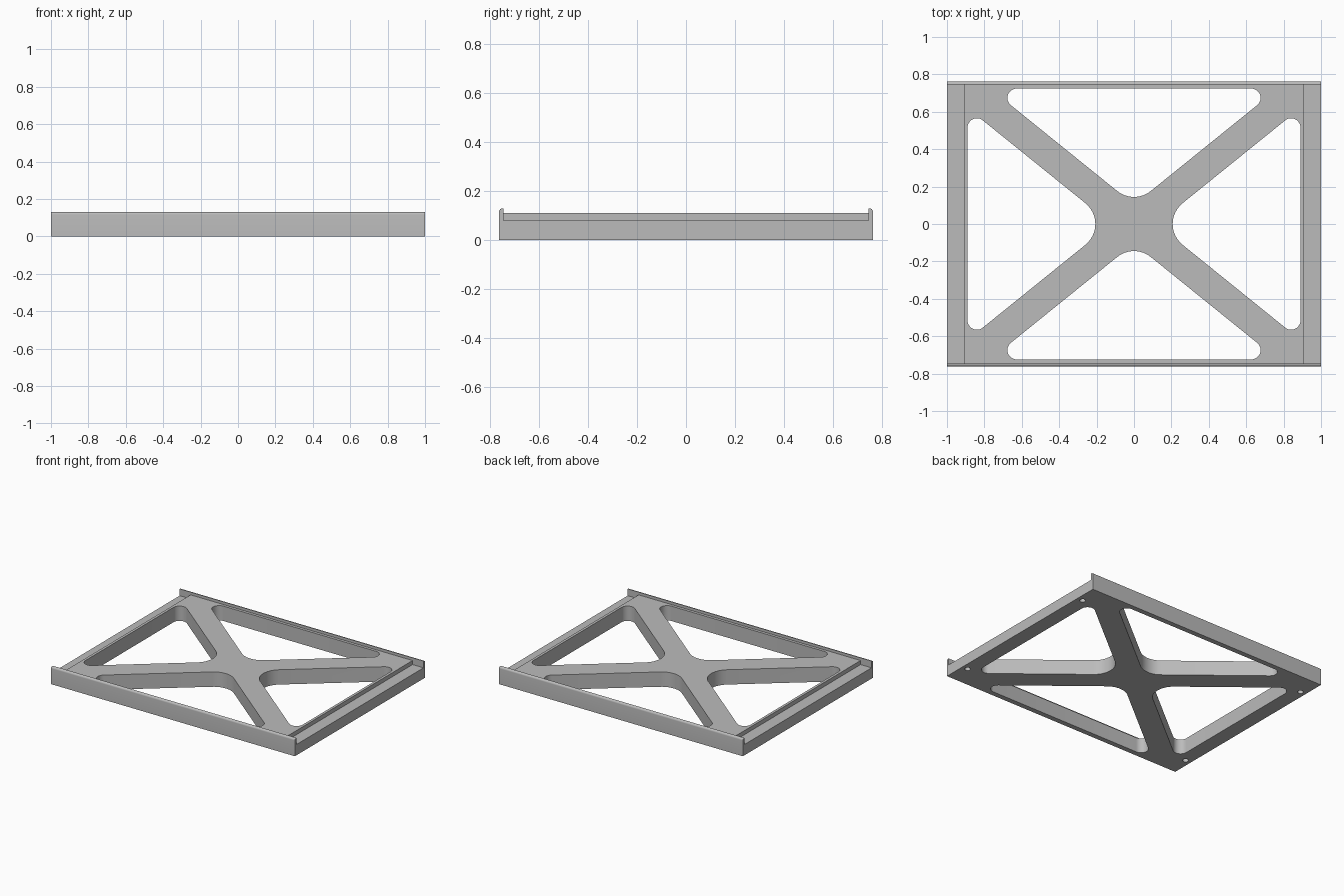
import bpy, bmesh, math
from mathutils import Vector

cube = bpy.data.objects.get("Cube")
if cube:
    bpy.data.objects.remove(cube, do_unlink=True)

grey = bpy.data.materials.new("light grey")
grey.use_nodes = True
COLOUR = (0.5, 0.5, 0.5, 1)
grey.diffuse_color = COLOUR
grey.node_tree.nodes["Principled BSDF"].inputs["Base Color"].default_value = COLOUR

# Main sizes
HX, HY = 1.0, 0.762
LIP_IN, LIP_TOP = 0.745, 0.13
DECK, LEDGE, LEDGE_X = 0.11, 0.08, 0.91


def prism(name, points, axis, lo, hi):
    """Extrude a flat outline along one axis, from lo to hi."""
    place = {"x": lambda p, t: (t, p[0], p[1]),
             "y": lambda p, t: (p[0], t, p[1]),
             "z": lambda p, t: (p[0], p[1], t)}[axis]
    bm = bmesh.new()
    face = bm.faces.new([bm.verts.new(place(p, lo)) for p in points])
    grown = bmesh.ops.extrude_face_region(bm, geom=[face])["geom"]
    shift = Vector(place((0, 0), hi - lo))
    bmesh.ops.translate(bm, vec=shift, verts=[g for g in grown if isinstance(g, bmesh.types.BMVert)])
    bmesh.ops.recalc_face_normals(bm, faces=bm.faces)
    mesh = bpy.data.meshes.new(name)
    bm.to_mesh(mesh)
    bm.free()
    mesh.materials.append(grey)
    obj = bpy.data.objects.new(name, mesh)
    bpy.context.collection.objects.link(obj)
    return obj


def fillet(corners, radii, steps=12):
    """Round each corner of a convex outline with its own radius."""
    out = []
    for i, r in enumerate(radii):
        c = Vector(corners[i])
        a = (Vector(corners[i - 1]) - c).normalized()
        b = (Vector(corners[(i + 1) % len(corners)]) - c).normalized()
        half = a.angle(b) / 2
        centre = c + (a + b).normalized() * r / math.sin(half)
        start = c + a * r / math.tan(half) - centre
        end = c + b * r / math.tan(half) - centre
        sweep = start.angle_signed(end)
        for k in range(steps + 1):
            t = -sweep * k / steps
            out.append((centre.x + start.x * math.cos(t) - start.y * math.sin(t),
                        centre.y + start.x * math.sin(t) + start.y * math.cos(t)))
    return out


def circle(x, y, r, n=24):
    return [(x + r * math.cos(math.tau * k / n), y + r * math.sin(math.tau * k / n))
            for k in range(n)]


# Solid tray block with rounded outer top edges on the lips
r = 0.014
arc = [(HY - r + r * math.cos(a), LIP_TOP - r + r * math.sin(a))
       for a in (math.pi / 2 * k / 6 for k in range(7))]
section = [(-HY, 0), (HY, 0)] + arc + [(-y, z) for y, z in reversed(arc)]
tray = prism("tray_frame", section, "x", -HX, HX)

# Channel between the lips, stepping down to a ledge at each end
step = [(1.1, LEDGE), (LEDGE_X, LEDGE), (LEDGE_X, DECK)]
channel = step + [(-x, z) for x, z in reversed(step)] + [(-1.1, 0.3), (1.1, 0.3)]
cutters = [prism("channel_cutter", channel, "y", -LIP_IN, LIP_IN)]

# Four rounded triangular openings that leave the cross brace
slope, inner, edge = 0.807, 0.143, 0.05
side_x, end_y = 0.89, 0.724
for s in (1, -1):
    wide = (end_y - 0.104) / slope
    tall = (side_x - 0.122) * slope
    long_tri = [(0, s * 0.104), (s * wide, s * end_y), (-s * wide, s * end_y)]
    side_tri = [(s * 0.122, 0), (s * side_x, -s * tall), (s * side_x, s * tall)]
    for tri in (long_tri, side_tri):
        cutters.append(prism("opening_cutter", fillet(tri, (inner, edge, edge)), "z", -0.1, 0.3))

# Blind holes under the corners
for sx in (1, -1):
    for sy in (1, -1):
        cutters.append(prism("hole_cutter", circle(sx * 0.955, sy * 0.6, 0.02), "z", -0.1, 0.05))

bpy.ops.object.select_all(action="DESELECT")
bpy.context.view_layer.objects.active = tray
tray.select_set(True)
for cutter in cutters:
    cutter.hide_render = True
    mod = tray.modifiers.new("cut", "BOOLEAN")
    mod.operation = "DIFFERENCE"
    mod.solver = "EXACT"
    mod.object = cutter
    bpy.ops.object.modifier_apply(modifier=mod.name)
    bpy.data.objects.remove(cutter, do_unlink=True)

bpy.ops.object.shade_smooth_by_angle(angle=math.radians(30))
